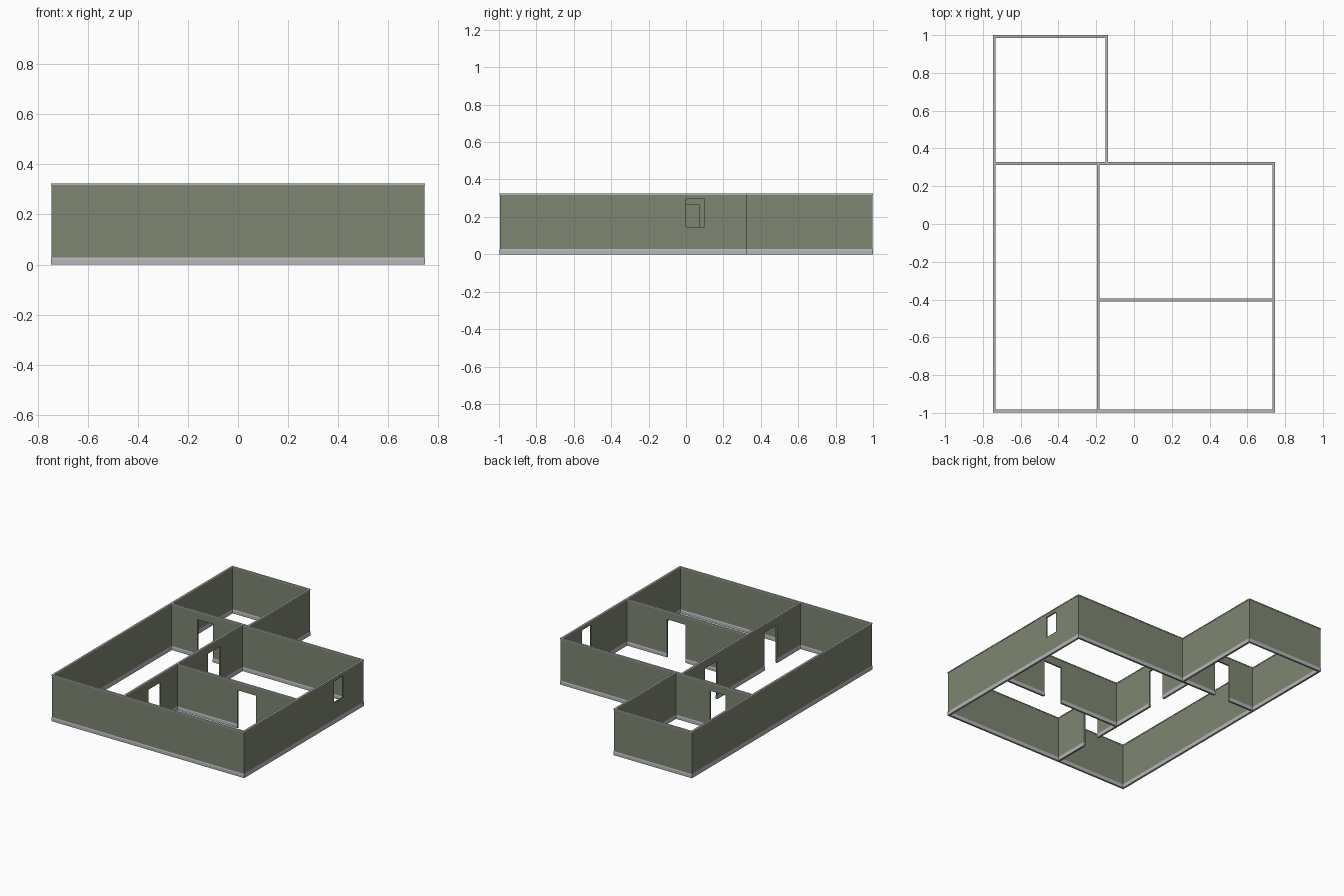
import bpy
import bmesh

cube = bpy.data.objects.get("Cube")
if cube:
    bpy.data.objects.remove(cube, do_unlink=True)


def material(name, rgb):
    mat = bpy.data.materials.new(name)
    mat.use_nodes = True
    color = (*rgb, 1.0)
    mat.diffuse_color = color
    mat.node_tree.nodes["Principled BSDF"].inputs["Base Color"].default_value = color
    return mat


OLIVE = material("olive wall paint", (0.205, 0.238, 0.168))
GREY = material("grey trim", (0.47, 0.47, 0.47))

HEIGHT = 0.324
CAP = 0.317      # underside of the top trim
SKIRT = 0.028    # top of the skirting
BODY = 0.005     # half thickness of a wall
TRIM = 0.007     # half thickness of the trims
DOOR = 0.265     # door head height

SKIRT_PROFILE = [(TRIM, 0), (TRIM, 0.02), (BODY, SKIRT)]
CAP_PROFILE = [(TRIM, CAP), (TRIM, HEIGHT)]


def body_profile(low, high):
    return [(BODY, low), (BODY, high)]


def prism(bm, axis, line, start, end, profile, mat):
    """Extrude a symmetric (half width, z) profile along a wall's centre line."""
    section = profile + [(-w, z) for w, z in reversed(profile)]

    def ring(along):
        return [bm.verts.new((along, line + w, z) if axis == "x" else (line + w, along, z))
                for w, z in section]

    a, b = ring(start), ring(end)
    faces = [bm.faces.new(a), bm.faces.new(b)]
    for i in range(len(section)):
        j = (i + 1) % len(section)
        faces.append(bm.faces.new((a[i], a[j], b[j], b[i])))
    for face in faces:
        face.material_index = mat


def wall(name, axis, line, start, end, openings=(), corners=False):
    """Wall with skirting and top trim; openings are (start, end, sill, head)."""
    bm = bmesh.new()
    body_end = BODY if corners else 0
    trim_end = TRIM if corners else 0

    # solid stretches and the pieces above and below each opening
    cursor = start - body_end
    for a, b, sill, head in openings:
        prism(bm, axis, line, cursor, a, body_profile(0, CAP), 0)
        prism(bm, axis, line, a, b, body_profile(head, CAP), 0)
        if sill > 0:
            prism(bm, axis, line, a, b, body_profile(0, sill), 0)
        cursor = b
    prism(bm, axis, line, cursor, end + body_end, body_profile(0, CAP), 0)

    # skirting stops at doors and runs on under windows
    cursor = start - trim_end
    for a, b, sill, head in openings:
        if sill == 0:
            prism(bm, axis, line, cursor, a, SKIRT_PROFILE, 1)
            cursor = b
    prism(bm, axis, line, cursor, end + trim_end, SKIRT_PROFILE, 1)

    # continuous top trim
    prism(bm, axis, line, start - trim_end, end + trim_end, CAP_PROFILE, 1)

    bmesh.ops.recalc_face_normals(bm, faces=bm.faces)
    mesh = bpy.data.meshes.new(name)
    bm.to_mesh(mesh)
    bm.free()
    mesh.materials.append(OLIVE)
    mesh.materials.append(GREY)
    bpy.context.collection.objects.link(bpy.data.objects.new(name, mesh))


# Centre lines of the plan
SIDE, END = 0.739, 0.993
BACK, HALL, ANNEX, PARTITION = 0.32, -0.19, -0.145, -0.402

# Outer walls
wall("front_wall", "x", -END + 0.003, -SIDE, SIDE, corners=True)
wall("right_wall", "y", -SIDE, -END, END)
wall("left_wall", "y", SIDE, -END, BACK, [(0.0, 0.1, 0.145, 0.295)])
wall("back_wall", "x", BACK, -SIDE, SIDE, [(-0.535, -0.415, 0, DOOR)], corners=True)

# Rear annex room
wall("annex_back_wall", "x", END, -SIDE, ANNEX, corners=True)
wall("annex_side_wall", "y", ANNEX, BACK, END)

# Inner walls with doorways
wall("hall_wall", "y", HALL, -END, BACK,
     [(-0.725, -0.59, 0, DOOR), (-0.065, 0.07, 0, DOOR)])
wall("partition_wall", "x", PARTITION, HALL, SIDE, [(0.282, 0.425, 0, DOOR)])
